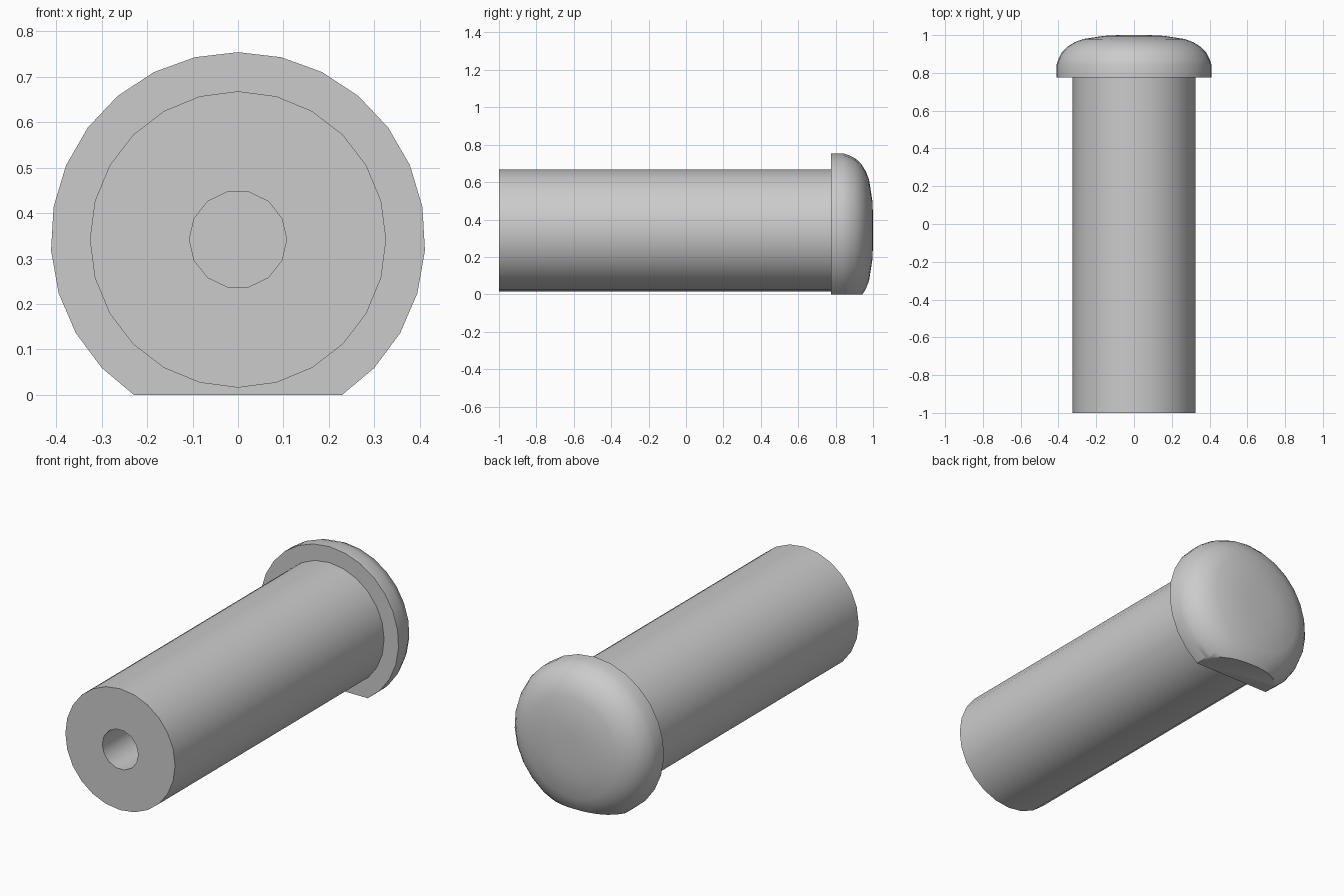
import bpy, bmesh, math

cube = bpy.data.objects.get("Cube")
if cube:
    bpy.data.objects.remove(cube, do_unlink=True)

AXIS_Z = 0.342
GREY = (0.6, 0.6, 0.6, 1)
mat = bpy.data.materials.new("plain grey")
mat.use_nodes = True
mat.diffuse_color = GREY
mat.node_tree.nodes["Principled BSDF"].inputs["Base Color"].default_value = GREY


def ring(bm, radius, y, sides, start=0.0):
    """Circle of vertices around the long axis."""
    angles = [start + math.tau * i / sides for i in range(sides)]
    return [bm.verts.new((radius * math.cos(a), y, AXIS_Z + radius * math.sin(a)))
            for a in angles]


def skin(bm, a, b):
    """Quads joining two equal rings."""
    for i in range(len(a)):
        j = (i + 1) % len(a)
        bm.faces.new((a[i], a[j], b[j], b[i]))


def loop_edges(bm, verts):
    return [bm.edges.get((verts[i - 1], verts[i])) for i in range(len(verts))]


def finish(bm, name):
    bmesh.ops.recalc_face_normals(bm, faces=bm.faces)
    mesh = bpy.data.meshes.new(name)
    bm.to_mesh(mesh)
    bm.free()
    mesh.materials.append(mat)
    obj = bpy.data.objects.new(name, mesh)
    bpy.context.collection.objects.link(obj)
    bpy.ops.object.select_all(action="DESELECT")
    bpy.context.view_layer.objects.active = obj
    obj.select_set(True)
    bpy.ops.object.shade_smooth_by_angle(angle=math.radians(35))


# Shaft with a bore in its front end
bm = bmesh.new()
outer = [ring(bm, 0.326, y, 24) for y in (-1, 0.785)]
bore = [ring(bm, 0.107, y, 14) for y in (-1, 0.775)]
for pair in (outer, bore):
    skin(bm, *pair)
    bm.faces.new(pair[1])
bmesh.ops.triangle_fill(bm, use_beauty=True, normal=(0, -1, 0),
                        edges=loop_edges(bm, outer[0]) + loop_edges(bm, bore[0]))
finish(bm, "shaft")

# Domed head, cut flat along its underside
profile = [(0.412, 0.775), (0.412, 0.84), (0.402, 0.87), (0.385, 0.905),
           (0.355, 0.937), (0.315, 0.962), (0.27, 0.979), (0.16, 0.996), (0.08, 1)]
bm = bmesh.new()
rings = [ring(bm, r, y, 27, math.pi / 2) for r, y in profile]
for a, b in zip(rings, rings[1:]):
    skin(bm, a, b)
bm.faces.new(rings[0])
bm.faces.new(rings[-1])
cut = bmesh.ops.bisect_plane(bm, geom=bm.verts[:] + bm.edges[:] + bm.faces[:],
                             plane_co=(0, 0, 0), plane_no=(0, 0, 1), clear_inner=True)
bmesh.ops.holes_fill(bm, edges=[e for e in bm.edges if e.is_boundary])
finish(bm, "head")
